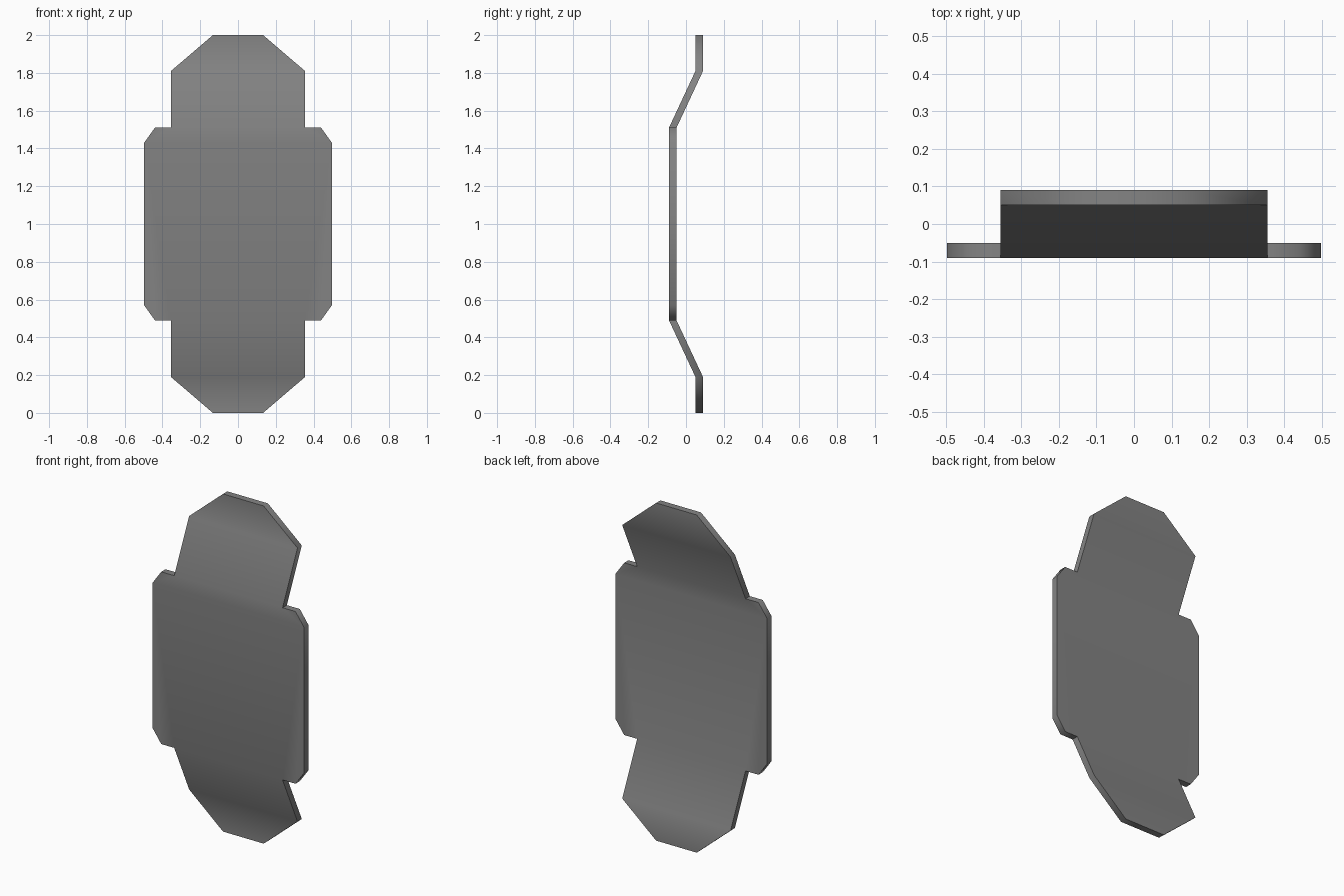
import bpy
import bmesh
import math
from mathutils import Vector

cube = bpy.data.objects.get("Cube")
if cube:
    bpy.data.objects.remove(cube, do_unlink=True)

THICK = 0.04
FRONT_Y, BACK_Y = -0.09, 0.05      # front surface of the plate and of the end tabs
TIP_Z, BEND_Z, PLATE_Z = 1.0, 0.81, 0.51   # heights above the middle

grey = bpy.data.materials.new("dull_grey")
grey.use_nodes = True
colour = (0.23, 0.23, 0.23, 1)
grey.diffuse_color = colour
grey.node_tree.nodes["Principled BSDF"].inputs["Base Color"].default_value = colour

bm = bmesh.new()


def add_face(points):
    """Make one front face from (x, y, height) points."""
    return bm.faces.new([bm.verts.new((x, y, z + 1)) for x, y, z in points])


def mirrored(half):
    """Close a right-hand outline with its mirror image in x."""
    return half + [(-x, y, z) for x, y, z in reversed(half)]


# Central plate with clipped corners
corner = [(0.355, PLATE_Z), (0.44, PLATE_Z), (0.497, 0.43)]
half = [(x, FRONT_Y, z) for x, z in corner]
half += [(x, FRONT_Y, -z) for x, z in reversed(corner)]
add_face(mirrored(half))

# Sloping necks and tapered tips at both ends
for side in (1, -1):
    root = (0.355, FRONT_Y, side * PLATE_Z)
    bend = (0.355, BACK_Y, side * BEND_Z)
    tip = (0.133, BACK_Y, side * TIP_Z)
    add_face(mirrored([root, bend]))
    add_face(mirrored([bend, tip]))

# Join the sheet and give it thickness
bmesh.ops.remove_doubles(bm, verts=bm.verts, dist=0.0001)
sheet = bm.faces[:]
extruded = bmesh.ops.extrude_face_region(bm, geom=sheet, use_keep_orig=True)
moved = [g for g in extruded["geom"] if isinstance(g, bmesh.types.BMVert)]
bmesh.ops.translate(bm, verts=moved, vec=Vector((0, THICK, 0)))
bmesh.ops.recalc_face_normals(bm, faces=bm.faces)

mesh = bpy.data.meshes.new("bent_plate")
bm.to_mesh(mesh)
bm.free()
mesh.materials.append(grey)
plate = bpy.data.objects.new("bent_plate", mesh)
bpy.context.collection.objects.link(plate)

# Soft bends, crisp rim
bpy.ops.object.select_all(action="DESELECT")
plate.select_set(True)
bpy.context.view_layer.objects.active = plate
bpy.ops.object.shade_smooth_by_angle(angle=math.radians(60))
